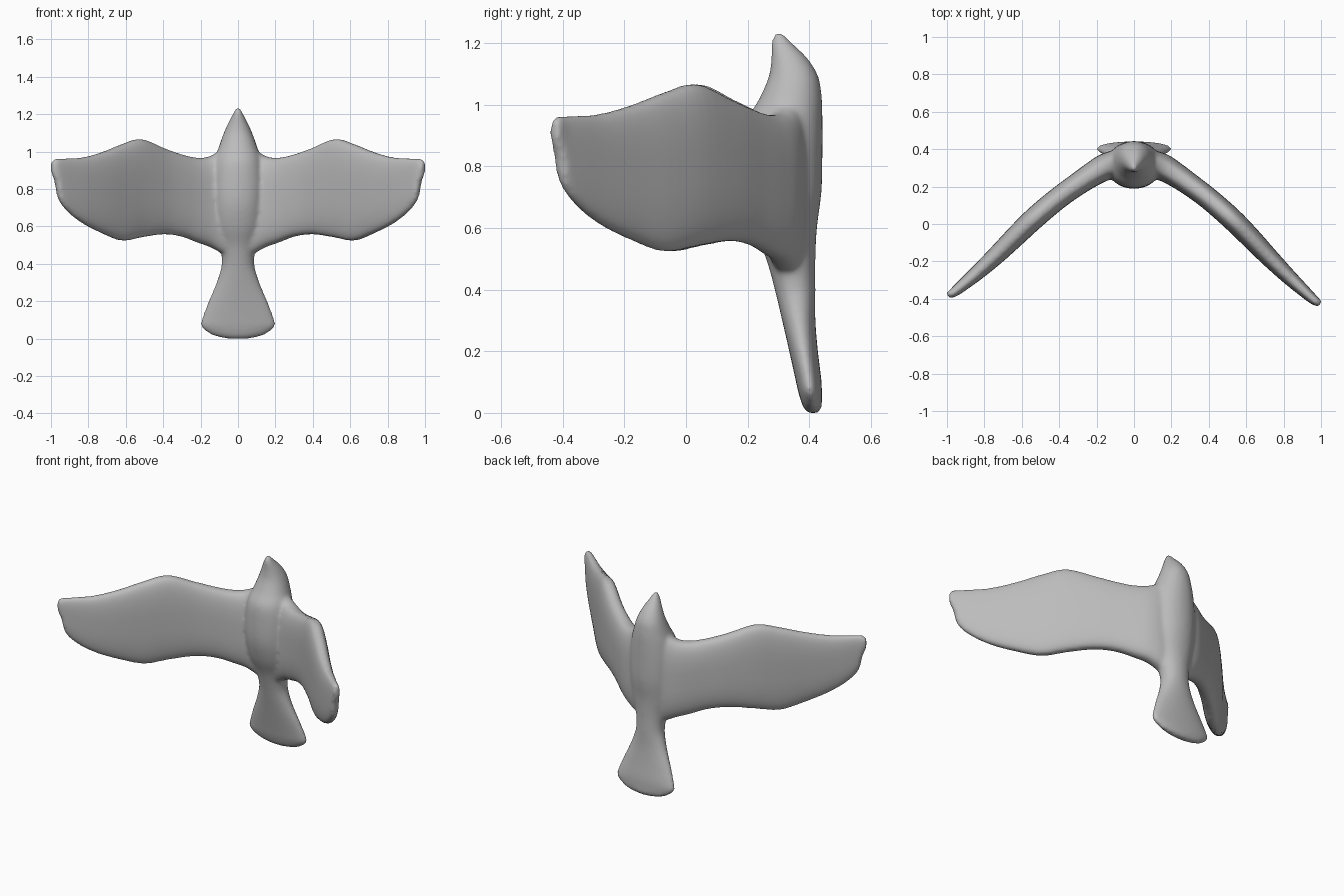
import bpy, bmesh, math

if "Cube" in bpy.data.objects:
    bpy.data.objects.remove(bpy.data.objects["Cube"])

# Wing stations: x, centre y, half thickness, trailing z, leading z
WING = [(0.00, 0.325, 0.070, 0.44, 1.04), (0.08, 0.325, 0.072, 0.455, 1.015),
        (0.15, 0.305, 0.072, 0.49, 0.975), (0.22, 0.265, 0.066, 0.515, 0.968),
        (0.30, 0.21, 0.061, 0.545, 0.985), (0.40, 0.135, 0.059, 0.557, 1.02),
        (0.52, 0.03, 0.059, 0.54, 1.068), (0.62, -0.07, 0.056, 0.523, 1.04),
        (0.72, -0.175, 0.050, 0.56, 1.00), (0.82, -0.275, 0.042, 0.61, 0.972),
        (0.90, -0.350, 0.034, 0.67, 0.966), (0.955, -0.40, 0.027, 0.74, 0.964),
        (0.975, -0.415, 0.023, 0.83, 0.962), (0.995, -0.428, 0.017, 0.885, 0.95)]

# Body and tail stations: z, half width, front y, back y
BODY = [(0.00, 0.06, 0.395, 0.43), (0.02, 0.14, 0.38, 0.44), (0.065, 0.198, 0.365, 0.441),
        (0.11, 0.192, 0.355, 0.439), (0.20, 0.158, 0.335, 0.428), (0.30, 0.115, 0.312, 0.42),
        (0.40, 0.087, 0.288, 0.42), (0.50, 0.098, 0.26, 0.42), (0.60, 0.13, 0.22, 0.425),
        (0.72, 0.142, 0.192, 0.44), (0.85, 0.142, 0.19, 0.443), (0.95, 0.128, 0.20, 0.443),
        (1.02, 0.104, 0.238, 0.441), (1.09, 0.080, 0.268, 0.43), (1.15, 0.054, 0.277, 0.395),
        (1.20, 0.028, 0.277, 0.345), (1.232, 0.012, 0.287, 0.315)]


def resample(rows, steps):
    """Catmull-Rom interpolation between stations."""
    out = []
    for i in range(len(rows) - 1):
        a, b, c, d = (rows[max(0, min(len(rows) - 1, i + k))] for k in (-1, 0, 1, 2))
        for s in range(steps):
            t = s / steps
            out.append([0.5 * (2 * q + (r - p) * t + (2 * p - 5 * q + 4 * r - w) * t * t
                        + (3 * q - p - 3 * r + w) * t ** 3)
                        for p, q, r, w in zip(a, b, c, d)])
    return out + [list(rows[-1])]


def oval(power, count=40):
    """Unit superellipse as (u, v) pairs."""
    for k in range(count):
        a = 2 * math.pi * k / count
        c, s = math.cos(a), math.sin(a)
        yield math.copysign(abs(c) ** power, c), math.copysign(abs(s) ** power, s)


def loft(bm, rings):
    loops = [[bm.verts.new(p) for p in ring] for ring in rings]
    n = len(loops[0])
    for a, b in zip(loops, loops[1:]):
        for k in range(n):
            bm.faces.new((a[k], a[(k + 1) % n], b[(k + 1) % n], b[k]))
    bm.faces.new(loops[0][::-1])
    bm.faces.new(loops[-1])


bm = bmesh.new()

# Body and fanned tail
loft(bm, [[(w * u, (f + b) / 2 + (b - f) / 2 * v, z) for u, v in oval(0.95)]
          for z, w, f, b in resample(BODY, 4)])

# Both wings as one swept span; the left tip is swept a little less
span = [(-x, y + 0.045 * x * x, t, lo, hi) for x, y, t, lo, hi in WING[:0:-1]] + WING
rows = resample(span, 4)
rings = []
for i, (x, y, t, lo, hi) in enumerate(rows):
    p, q = rows[max(0, i - 1)], rows[min(len(rows) - 1, i + 1)]
    dx, dy = q[0] - p[0], q[1] - p[1]
    m = math.hypot(dx, dy)
    nx, ny = -dy / m, dx / m
    rings.append([(x + nx * t * u, y + ny * t * u, (lo + hi) / 2 + (hi - lo) / 2 * v)
                  for u, v in oval(0.72)])
loft(bm, rings)

bmesh.ops.recalc_face_normals(bm, faces=bm.faces)
mesh = bpy.data.meshes.new("bird")
bm.to_mesh(mesh)
bm.free()
bird = bpy.data.objects.new("bird", mesh)
bpy.context.collection.objects.link(bird)

# Fuse the parts into one skin and soften the joints
fuse = bird.modifiers.new("fuse", 'REMESH')
fuse.mode = 'VOXEL'
fuse.voxel_size = 0.01
fuse.use_smooth_shade = True
soft = bird.modifiers.new("soften", 'SMOOTH')
soft.factor = 0.5
soft.iterations = 10

grey = bpy.data.materials.new("stone grey")
grey.diffuse_color = (0.5, 0.5, 0.5, 1)
grey.use_nodes = True
grey.node_tree.nodes["Principled BSDF"].inputs["Base Color"].default_value = grey.diffuse_color
mesh.materials.append(grey)
for poly in mesh.polygons:
    poly.use_smooth = True
